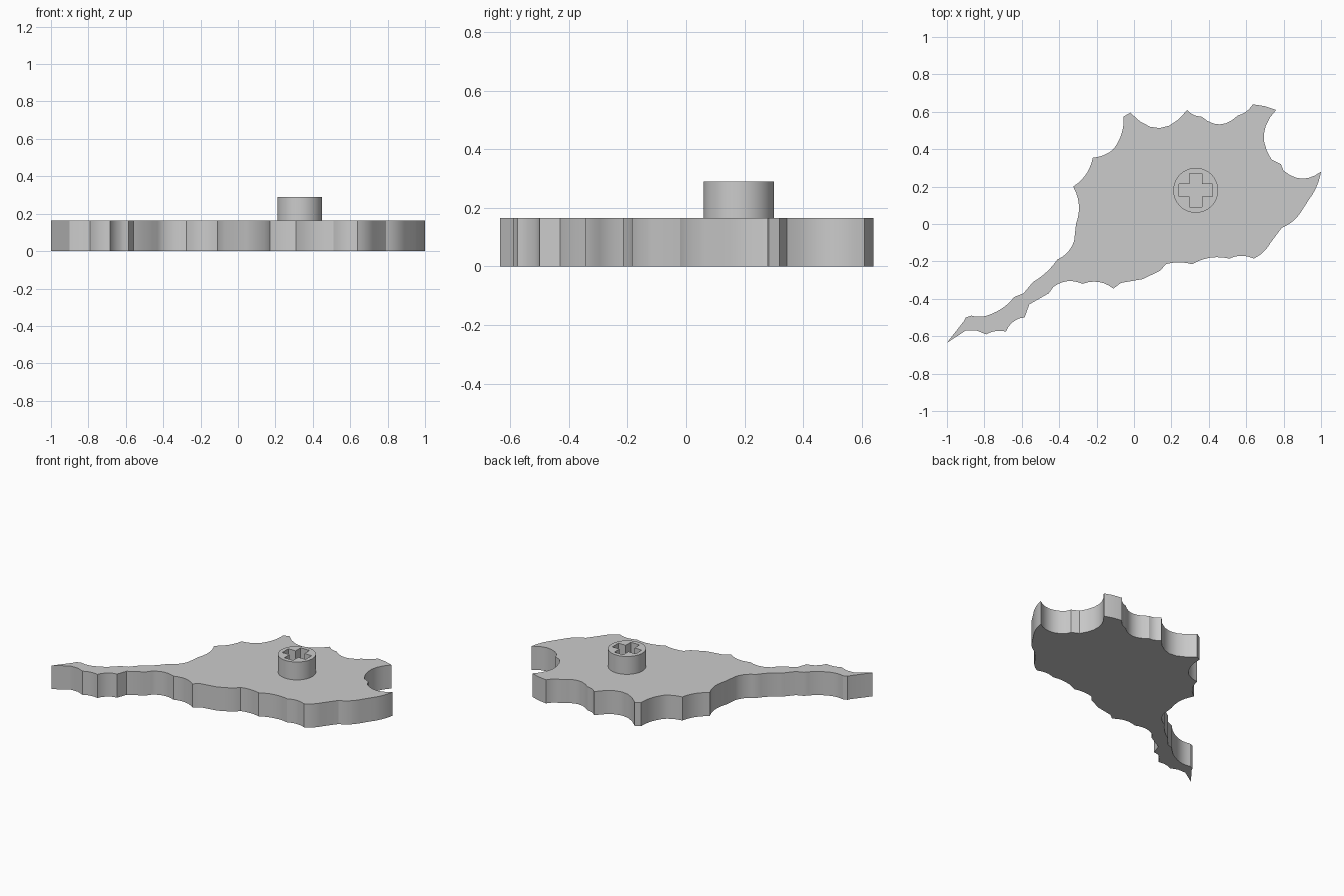
import bpy
import bmesh
from math import cos, sin, tau
from mathutils import Vector

if "Cube" in bpy.data.objects:
    bpy.data.objects.remove(bpy.data.objects["Cube"], do_unlink=True)

# One plain grey for the whole piece
grey = bpy.data.materials.new("plain_grey")
grey.use_nodes = True
colour = (0.6, 0.6, 0.6, 1)
grey.diffuse_color = colour
grey.node_tree.nodes["Principled BSDF"].inputs["Base Color"].default_value = colour


def extruded_shape(name, loops, bottom, top):
    """Fill flat closed loops (inner loops become holes) and extrude them upward."""
    curve = bpy.data.curves.new(name, "CURVE")
    curve.dimensions = "2D"
    curve.fill_mode = "BOTH"
    curve.extrude = (top - bottom) / 2
    for loop in loops:
        spline = curve.splines.new("POLY")
        spline.points.add(len(loop) - 1)
        for point, place in zip(spline.points, loop):
            point.co = (place[0], place[1], 0, 1)
        spline.use_cyclic_u = True
    obj = bpy.data.objects.new(name, curve)
    bpy.context.collection.objects.link(obj)
    bpy.ops.object.select_all(action="DESELECT")
    obj.select_set(True)
    bpy.context.view_layer.objects.active = obj
    bpy.ops.object.convert(target="MESH")
    obj = bpy.context.object
    obj.name = name

    # Weld the caps to the walls and lift the shape into place
    bm = bmesh.new()
    bm.from_mesh(obj.data)
    bmesh.ops.remove_doubles(bm, verts=bm.verts, dist=0.0001)
    bmesh.ops.recalc_face_normals(bm, faces=bm.faces)
    bmesh.ops.translate(bm, verts=bm.verts, vec=(0, 0, (top + bottom) / 2))
    bm.to_mesh(obj.data)
    bm.free()
    obj.data.materials.clear()
    obj.data.materials.append(grey)
    bpy.ops.object.shade_smooth_by_angle(angle=0.5)
    return obj


def scalloped_outline(cusps, steps=6):
    """Join the cusps with shallow arcs; a positive sag bends an arc inward."""
    outline = []
    for i, (x, y, sag) in enumerate(cusps):
        start = Vector((x, y))
        end = Vector(cusps[(i + 1) % len(cusps)][:2])
        along = end - start
        inward = Vector((along.y, -along.x)).normalized()
        count = steps if sag else 1
        for k in range(count):
            t = k / count
            outline.append((start + along * t + inward * sag * 4 * t * (1 - t)) / 100)
    return outline


# Cusps clockwise from the tail tip: x, y and sag, in hundredths
cusps = [
    (-100, -63.5, 0), (-91, -52, 0), (-90, -50, 0), (-87, -49, 1),
    (-76, -48, 1), (-64, -39, 0), (-59, -37, 0), (-54, -31, 1),
    (-41, -19, 1.5), (-32, -9, 0), (-31, 0, 2.3), (-32.5, 20, 2),
    (-22, 35.5, 1), (-11, 40, 1.7), (-5.5, 57.5, 0), (-2, 59.5, 9),
    (28.5, 61, 1), (36, 57.5, 4.5), (55.5, 58, 1), (63.5, 64, 0),
    (70, 63, 0), (76, 61, 5.3), (73.5, 34.5, 0), (78.5, 32, 0),
    (80, 28.5, 4), (100, 28, -1), (93.5, 13, 0), (89, 6, -1),
    (79, -2, 0), (73, -10, -1), (64, -18.5, 1.5), (51, -18.5, 2),
    (31, -21.5, 1), (17, -21.5, 0), (14, -25, 0), (4.5, -29.5, 0),
    (-7, -31.5, 0), (-11, -34.5, 2.3), (-27.5, -32, 2.2), (-43, -33.5, 0),
    (-45.5, -37, 0), (-56, -43, 0), (-58.5, -50, 0), (-61.5, -50.5, 1),
    (-68.5, -57.5, 1), (-79, -59, 0), (-84, -57, 0), (-90, -57, 0),
]
slab_top = 0.165
extruded_shape("scalloped_slab", [scalloped_outline(cusps)], 0, slab_top)

# Round boss with a cross-shaped socket
centre = Vector((0.33, 0.18))
radius, reach, arm = 0.12, 0.09, 0.034
sides = 64
rim = [centre + radius * Vector((cos(tau * i / sides), sin(tau * i / sides)))
       for i in range(sides)]
cross = []
for quarter in range(4):
    c, s = round(cos(tau * quarter / 4)), round(sin(tau * quarter / 4))
    for x, y in ((reach, -arm), (reach, arm), (arm, arm)):
        cross.append(centre + Vector((c * x - s * y, s * x + c * y)))
extruded_shape("cross_socket_boss", [rim, cross], slab_top - 0.01, 0.29)
